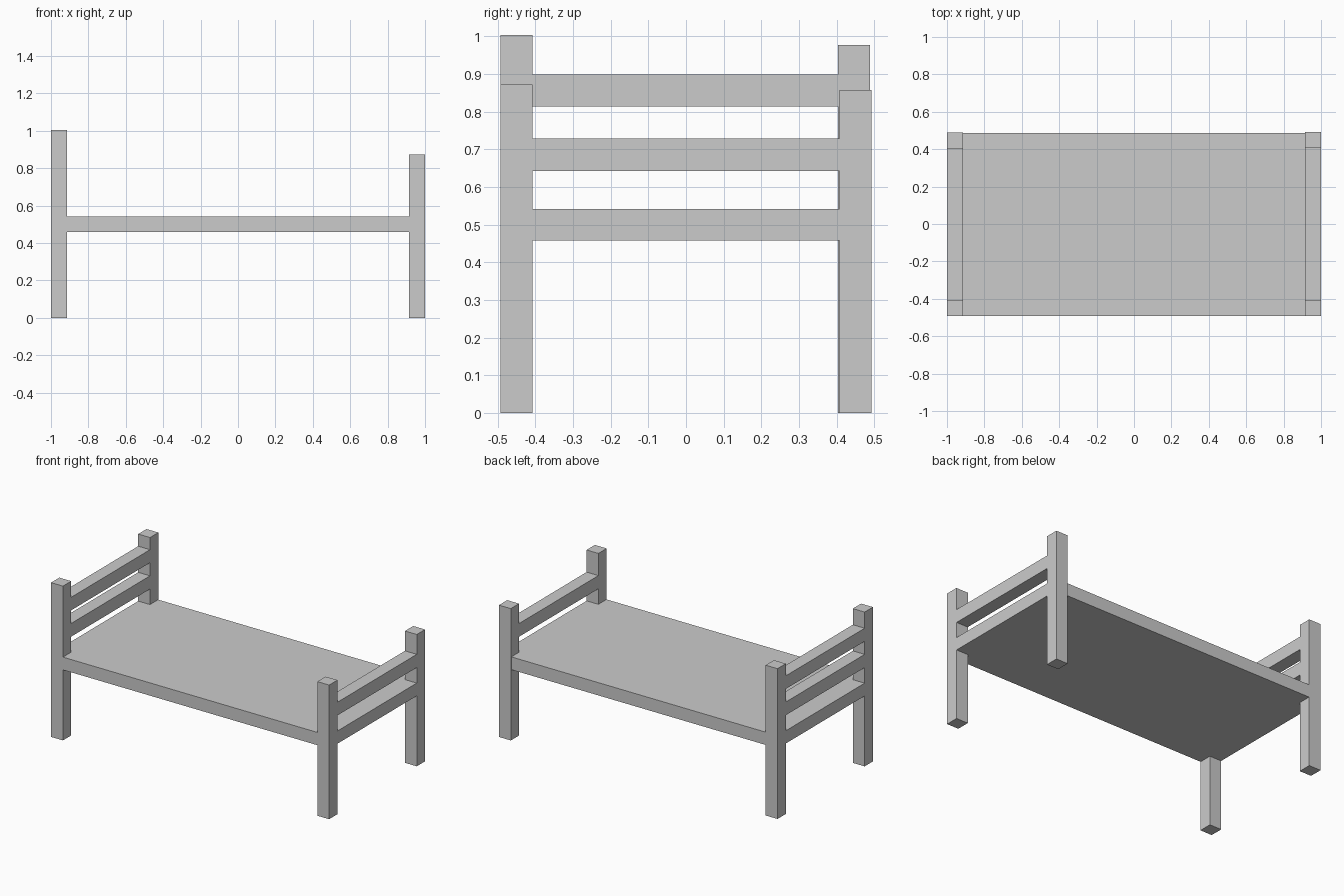
import bpy

if "Cube" in bpy.data.objects:
    bpy.data.objects.remove(bpy.data.objects["Cube"])


def box(name, x, y, z):
    """Box from (min, max) ranges along each axis."""
    bpy.ops.mesh.primitive_cube_add(
        size=1, location=[(a + b) / 2 for a, b in (x, y, z)])
    ob = bpy.context.object
    ob.name = name
    ob.scale = [b - a for a, b in (x, y, z)]
    bpy.ops.object.transform_apply(location=False, rotation=False, scale=True)
    return ob


W = 0.085                 # post thickness
HEAD = (-1.0, -1.0 + W)   # headboard end along x
FOOT = (1.0 - W, 1.0)     # footboard end along x

# Corner posts, each with its own height and slight offset
for name, x, y0, top in (
    ("head_post_front", HEAD, -0.492, 1.003),
    ("head_post_back", HEAD, 0.403, 0.977),
    ("foot_post_front", FOOT, -0.492, 0.872),
    ("foot_post_back", FOOT, 0.408, 0.857),
):
    box(name, x, (y0, y0 + W), (0, top))

# Sleeping platform, flush with the front posts
box("platform", (-1.0, 1.0), (-0.491, 0.487), (0.458, 0.541))

# Cross rails between the posts
for name, x, z in (
    ("head_rail_upper", HEAD, (0.813, 0.898)),
    ("head_rail_lower", HEAD, (0.642, 0.728)),
    ("foot_rail", FOOT, (0.642, 0.728)),
):
    box(name, x, (-0.415, 0.418), z)
